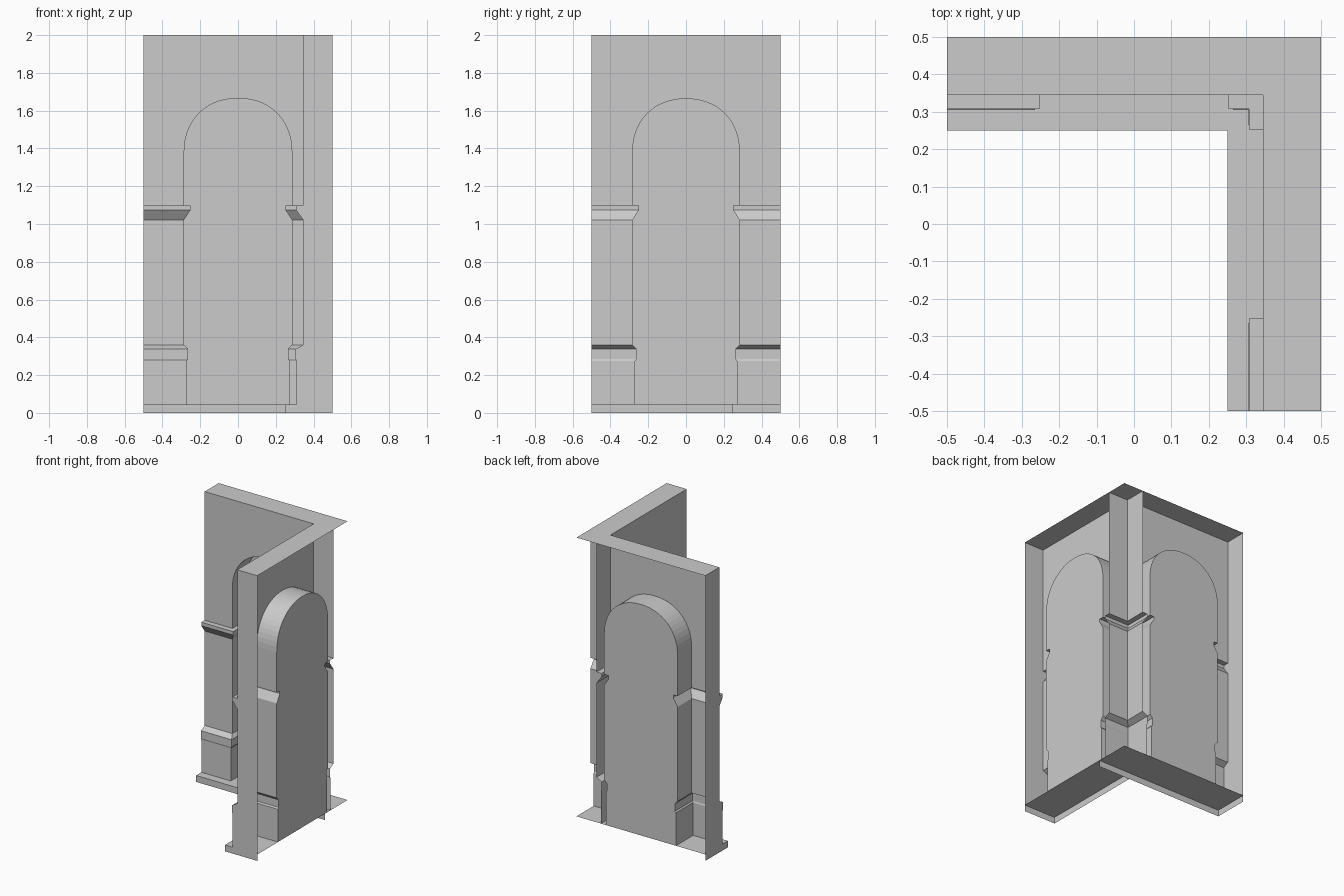
import bpy
import bmesh
import math

cube = bpy.data.objects.get("Cube")
if cube:
    bpy.data.objects.remove(cube)

stone = bpy.data.materials.new("grey_stone")
stone.use_nodes = True
GREY = (0.6, 0.6, 0.6, 1)
stone.diffuse_color = GREY
stone.node_tree.nodes["Principled BSDF"].inputs["Base Color"].default_value = GREY

HALF, WALL, SLAB = 0.5, 0.345, 0.25      # outer edge, wall plane, plinth edge
TOP, FLOOR, SPRING, CROWN = 2.0, 0.045, 1.38, 1.665
JAMB = 0.285                             # half width of the niche

# Moulding profile: height, projection from the wall, projection from the jamb
PROFILE = [
    (FLOOR, 0.036, 0.013), (0.275, 0.036, 0.013),
    (0.285, 0.04, 0.021), (0.338, 0.04, 0.021), (0.36, 0, 0),
    (1.022, 0, 0), (1.074, 0.038, 0.033), (1.098, 0.038, 0.033),
    (1.098, 0, 0), (SPRING, 0, 0),
]


def build(name, faces, swap=False):
    """Make an object from corner lists; swap turns the wall onto the other axis."""
    bm = bmesh.new()
    for corners in faces:
        if swap:
            corners = [(y, x, z) for x, y, z in reversed(corners)]
        bm.faces.new([bm.verts.new(c) for c in corners])
    bmesh.ops.remove_doubles(bm, verts=bm.verts, dist=0.0001)
    mesh = bpy.data.meshes.new(name)
    bm.to_mesh(mesh)
    bm.free()
    mesh.materials.append(stone)
    obj = bpy.data.objects.new(name, mesh)
    bpy.context.collection.objects.link(obj)
    return obj


def pillar(side):
    """Moulded strip that runs along the wall and wraps into the niche."""
    rows = []
    for z, out, inset in PROFILE:
        edge = side * (JAMB - inset)
        rows.append([(edge, HALF, z), (edge, WALL - out, z),
                     (side * HALF, WALL - out, z)])
    faces = []
    for low, high in zip(rows, rows[1:]):
        for i in range(2):
            quad = [low[i], low[i + 1], high[i + 1], high[i]]
            faces.append(quad if side > 0 else quad[::-1])
    return faces


def arch_points(steps=28, power=2 / 2.15):
    pts = []
    for i in range(steps + 1):
        a = math.pi * (1 - i / steps)
        c, s = math.cos(a), max(0, math.sin(a))
        pts.append((math.copysign(abs(c) ** power, c) * JAMB,
                    SPRING + (CROWN - SPRING) * s ** power))
    return pts


def arch_head():
    """Wall above the niche and the curved underside of the arch."""
    pts = arch_points()
    faces = []
    for (x0, z0), (x1, z1) in zip(pts, pts[1:]):
        faces.append([(x0, WALL, z0), (x1, WALL, z1), (x1, WALL, TOP), (x0, WALL, TOP)])
        faces.append([(x1, WALL, z1), (x0, WALL, z0), (x0, HALF, z0), (x1, HALF, z1)])
    for x0, x1 in ((-HALF, -JAMB), (JAMB, HALF)):
        faces.append([(x0, WALL, SPRING), (x1, WALL, SPRING), (x1, WALL, TOP), (x0, WALL, TOP)])
    return faces


def niche_panel():
    """Flat back of the niche, following the jamb outline."""
    faces = []
    for (z0, _, i0), (z1, _, i1) in zip(PROFILE, PROFILE[1:]):
        if z1 > z0:
            a, b = JAMB - i0, JAMB - i1
            faces.append([(-a, HALF, z0), (a, HALF, z0), (b, HALF, z1), (-b, HALF, z1)])
    faces.append([(x, HALF, z) for x, z in reversed(arch_points())])
    return faces


def end_cap():
    """Closed free end of a wall, with the plinth end below it."""
    outline = [(-HALF, WALL - out, z) for z, out, _ in PROFILE]
    outline += [(-HALF, WALL, TOP), (-HALF, HALF, TOP), (-HALF, HALF, FLOOR)]
    plinth = [(-HALF, SLAB, 0), (-HALF, SLAB, FLOOR), (-HALF, HALF, FLOOR), (-HALF, HALF, 0)]
    return [outline, plinth]


def corner_sheet(inner, z):
    """L-shaped sheet between an inner line and the outer edge, facing up."""
    return [[(-HALF, inner, z), (inner, inner, z), (inner, -HALF, z),
             (HALF, -HALF, z), (HALF, HALF, z), (-HALF, HALF, z)]]


# Two matching walls that cross at the corner
for label, swap in (("back", False), ("side", True)):
    build(label + "_free_pillar", pillar(-1), swap)
    build(label + "_corner_pillar", pillar(1), swap)
    build(label + "_arch_head", arch_head(), swap)
    build(label + "_niche_panel", niche_panel(), swap)
    build(label + "_end_cap", end_cap(), swap)
    reach = SLAB if swap else HALF
    build(label + "_plinth_edge", [[(-HALF, SLAB, 0), (reach, SLAB, 0),
                                    (reach, SLAB, FLOOR), (-HALF, SLAB, FLOOR)]], swap)

# Top of the walls and top of the plinth
build("wall_top", corner_sheet(WALL, TOP))
build("plinth_top", corner_sheet(SLAB, FLOOR))
